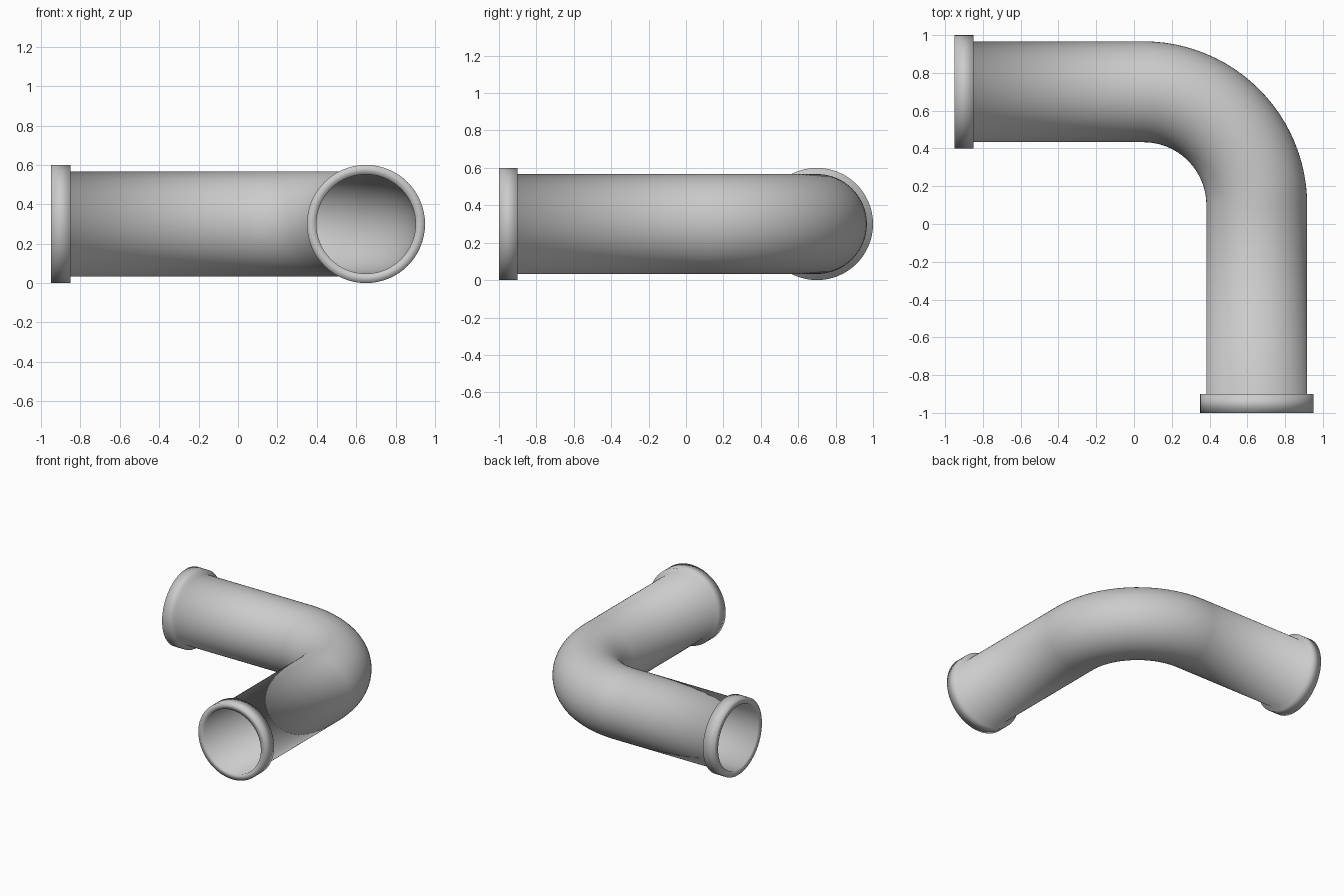
import bpy, bmesh
from math import sin, cos, pi
from mathutils import Vector

if "Cube" in bpy.data.objects:
    bpy.data.objects.remove(bpy.data.objects["Cube"])

SEGS, BEND = 64, 24
R_OUT, R_IN, R_COLLAR, R_BEND = 0.267, 0.252, 0.30, 0.60
L1, ARC, L2 = 1.0, 0.60 * pi / 2, 1.1
TOTAL = L1 + ARC + L2
COLLAR = 0.10


def frame(s):
    """Centre point and sideways direction at distance s along the pipe."""
    a = min(max((s - L1) / R_BEND, 0), pi / 2)
    side = Vector((sin(a), cos(a), 0))
    p = Vector((0.05, 0.10, 0.30)) + side * R_BEND
    p.x += min(s - L1, 0)
    p.y -= max(s - L1 - ARC, 0)
    return p, side


# Profile: (distance along path, radius), outside going out, bore coming back
bend = [L1 + ARC * i / BEND for i in range(BEND + 1)]
profile = [(0, R_IN), (0, R_COLLAR), (COLLAR, R_COLLAR), (COLLAR, R_OUT)]
profile += [(s, R_OUT) for s in bend]
profile += [(TOTAL - COLLAR, R_OUT), (TOTAL - COLLAR, R_COLLAR),
            (TOTAL, R_COLLAR), (TOTAL, R_IN)]
profile += [(s, R_IN) for s in reversed(bend)]

# Sweep the circular loops into one closed, hollow elbow with collars
bm = bmesh.new()
rings = []
for s, r in profile:
    p, side = frame(s)
    rings.append([bm.verts.new(p + side * r * cos(t) + Vector((0, 0, r * sin(t))))
                  for t in (2 * pi * k / SEGS for k in range(SEGS))])
for i, a in enumerate(rings):
    b = rings[(i + 1) % len(rings)]
    for k in range(SEGS):
        n = (k + 1) % SEGS
        bm.faces.new((a[k], a[n], b[n], b[k])).smooth = True
bmesh.ops.recalc_face_normals(bm, faces=bm.faces)

mesh = bpy.data.meshes.new("pipe_elbow")
bm.to_mesh(mesh)
bm.free()
bpy.context.collection.objects.link(bpy.data.objects.new("pipe_elbow", mesh))
